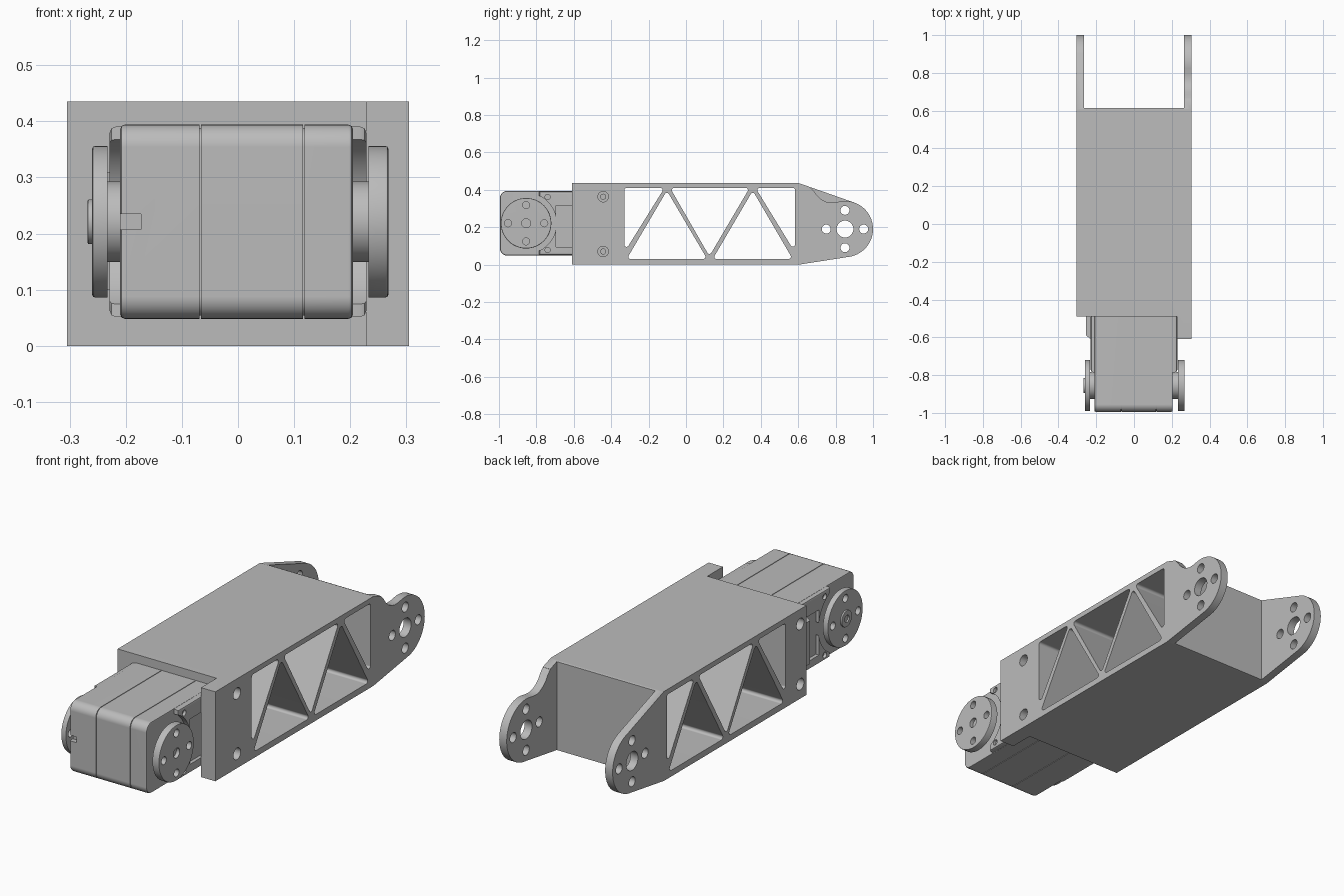
import bpy, bmesh
from math import cos, sin, tan, pi, radians
from mathutils import Vector

cube = bpy.data.objects.get("Cube")
if cube:
    bpy.data.objects.remove(cube, do_unlink=True)

grey = bpy.data.materials.new("neutral grey")
grey.use_nodes = True
grey.diffuse_color = (0.5, 0.5, 0.5, 1)
grey.node_tree.nodes["Principled BSDF"].inputs["Base Color"].default_value = (0.5, 0.5, 0.5, 1)
parts = []


def arc(cy, cz, r, a0, a1, n):
    """Points on an arc in the side (y, z) plane, angles in degrees."""
    return [(cy + r * cos(radians(a0 + (a1 - a0) * i / n)),
             cz + r * sin(radians(a0 + (a1 - a0) * i / n))) for i in range(n + 1)]


def circle(cy, cz, r, n=40):
    return arc(cy, cz, r, 0, 360, n)[:-1]


def rect(y0, y1, z0, z1):
    return [(y0, z0), (y1, z0), (y1, z1), (y0, z1)]


def fillet(pts, r, n=5):
    """Round every corner of a polygon."""
    out = []
    for i, p in enumerate(pts):
        p = Vector(p)
        a = (Vector(pts[i - 1]) - p).normalized()
        b = (Vector(pts[(i + 1) % len(pts)]) - p).normalized()
        half = a.angle(b) / 2
        centre = p + (a + b).normalized() * r / sin(half)
        start = p + a * r / tan(half) - centre
        end = p + b * r / tan(half) - centre
        for k in range(n + 1):
            d = start.normalized().slerp(end.normalized(), k / n)
            out.append(tuple(centre + d * r))
    return out


def prism(name, pts, x0, x1, bevel=0):
    """Extrude a side profile from x0 to x1."""
    bm = bmesh.new()
    face = bm.faces.new([bm.verts.new((x0, y, z)) for y, z in pts])
    new = bmesh.ops.extrude_face_region(bm, geom=[face])["geom"]
    bmesh.ops.translate(bm, vec=(x1 - x0, 0, 0),
                        verts=[v for v in new if isinstance(v, bmesh.types.BMVert)])
    bmesh.ops.recalc_face_normals(bm, faces=bm.faces)
    if bevel:
        outer = max((x0, x1), key=abs)
        rim = [e for e in bm.edges if all(abs(v.co.x - outer) < 1e-5 for v in e.verts)]
        bmesh.ops.bevel(bm, geom=rim, offset=bevel, segments=2, profile=0.5, affect='EDGES')
    mesh = bpy.data.meshes.new(name)
    bm.to_mesh(mesh)
    bm.free()
    mesh.materials.append(grey)
    obj = bpy.data.objects.new(name, mesh)
    bpy.context.collection.objects.link(obj)
    parts.append(obj)
    return obj


def cut(obj, pts, x0, x1):
    """Subtract an extruded profile and discard the cutter."""
    tool = prism("cutter", pts, x0, x1)
    tool.hide_render = True
    parts.remove(tool)
    mod = obj.modifiers.new("cut", 'BOOLEAN')
    mod.operation, mod.solver, mod.object = 'DIFFERENCE', 'EXACT', tool
    bpy.context.view_layer.objects.active = obj
    bpy.ops.object.modifier_apply(modifier=mod.name)
    bpy.data.objects.remove(tool, do_unlink=True)


def cross(cy, cz, d):
    return [(cy + d, cz), (cy - d, cz), (cy, cz + d), (cy, cz - d)]


# Link frame: full side outline, then hollowed out at both ends
W, H = 0.305, 0.435
LY, LZ, LR = 0.85, 0.19, 0.15
outline = [(-0.61, H), (-0.61, 0), (0.605, 0)] + arc(LY, LZ, LR, -82, 69, 28) + [(0.605, H)]
frame = prism("link_frame", outline, -W, W)
cut(frame, rect(0.615, 1.2, -0.1, 0.6), -0.265, 0.265)
cut(frame, rect(-0.8, -0.49, -0.1, 0.6), -0.5, 0.228)

# Truss windows through the whole width
TOP, LOW = 0.41, 0.03
windows = [
    [(-0.33, TOP), (-0.33, 0.065), (-0.115, TOP)],
    [(-0.317, LOW), (0.113, LOW), (-0.102, 0.395)],
    [(-0.085, TOP), (0.125, 0.045), (0.34, TOP)],
    [(0.143, LOW), (0.57, LOW), (0.357, 0.395)],
    [(0.372, TOP), (0.583, 0.065), (0.583, TOP)],
]
for tri in windows:
    cut(frame, fillet(tri, 0.012), -0.5, 0.5)

# Lug bolt pattern, relief on one lug, and blind screw holes
cut(frame, circle(LY, LZ, 0.045), -0.5, 0.5)
for y, z in cross(LY, LZ, 0.1):
    cut(frame, circle(y, z, 0.024, 24), -0.5, 0.5)
relief = [(0.665, 0.413), (0.682, 0.395), (0.70, 0.37), (0.72, 0.351), (0.745, 0.337),
          (0.77, 0.331), (0.80, 0.333)] + arc(LY, LZ, LR, 100, 69, 5) + [(0.904, 0.6), (0.665, 0.6)]
cut(frame, relief, 0.2, 0.4)
for s in (-1, 1):
    for z in (0.07, 0.363):
        cut(frame, circle(-0.443, z, 0.028, 24), s * 0.255, s * 0.4)
        prism("frame_screw", circle(-0.443, z, 0.016, 16), s * 0.25, s * 0.27)

# Motor case: three slices with fine seams over a slightly smaller core
Y0, Y1, Z0, Z1 = -0.995, -0.48, 0.048, 0.394


def case_profile(inset):
    r = 0.04 - inset
    y, lo, hi = Y0 + 0.04, Z0 + 0.04, Z1 - 0.04
    return (arc(y, hi, r, 90, 180, 8) + arc(y, lo, r, 180, 270, 8)
            + [(Y1, Z0 + inset), (Y1, Z1 - inset)])


prism("motor_core", case_profile(0.006), -0.195, 0.19)
left_case = prism("motor_case_left", case_profile(0), -0.0685, -0.21, bevel=0.008)
prism("motor_case_middle", case_profile(0), -0.0655, 0.1155)
prism("motor_case_right", case_profile(0), 0.1185, 0.205, bevel=0.008)
core = parts[-4]
for obj in (left_case, core):
    cut(obj, rect(-1.1, -0.97, 0.207, 0.235), -0.3, -0.173)

# Motor side details and output discs
MY, MZ = -0.855, 0.221
for s, side in ((-1, "left"), (1, "right")):
    cheek = prism("motor_cheek_" + side, rect(-0.785, Y1, Z0 + 0.003, Z1 - 0.003),
                  s * 0.19, s * 0.229, bevel=0.012)
    cut(cheek, circle(MY, MZ, 0.163, 64), s * 0.18, s * 0.3)
    cut(cheek, rect(-0.695, -0.4, 0.095, 0.315), s * 0.212, s * 0.3)
    for z in (0.078, 0.362):
        cut(cheek, circle(-0.74, z, 0.014, 16), s * 0.215, s * 0.3)
    prism("disc_hub_" + side, circle(MY, MZ, 0.072), s * 0.19, s * 0.238)
    disc = prism("output_disc_" + side, circle(MY, MZ, 0.135, 64),
                 s * 0.233, s * (0.268 if s > 0 else 0.26), bevel=0.005)
    for y, z in cross(MY, MZ, 0.097):
        cut(disc, circle(y, z, 0.019, 20), s * 0.2, s * 0.3)
    if s > 0:
        cut(disc, circle(MY, MZ, 0.024, 24), 0.25, 0.3)
    else:
        boss = prism("disc_boss", circle(MY, MZ, 0.04, 32), -0.25, -0.268, bevel=0.003)
        cut(boss, circle(MY, MZ, 0.018, 20), -0.258, -0.3)

# Cable socket on the left of the case, with a tapered front
socket = prism("cable_socket", rect(-0.63, Y1, 0.1, 0.31), -0.2, -0.255)
for v in socket.data.vertices:
    if v.co.x < -0.25 and v.co.y < -0.6:
        v.co.y = -0.59

# Smooth rounded faces, keep edges crisp
bpy.ops.object.select_all(action='DESELECT')
for obj in parts:
    obj.select_set(True)
bpy.context.view_layer.objects.active = frame
bpy.ops.object.shade_smooth_by_angle(angle=radians(25))
for obj in parts:
    mod = obj.modifiers.new("even_normals", 'WEIGHTED_NORMAL')
    mod.keep_sharp = True
